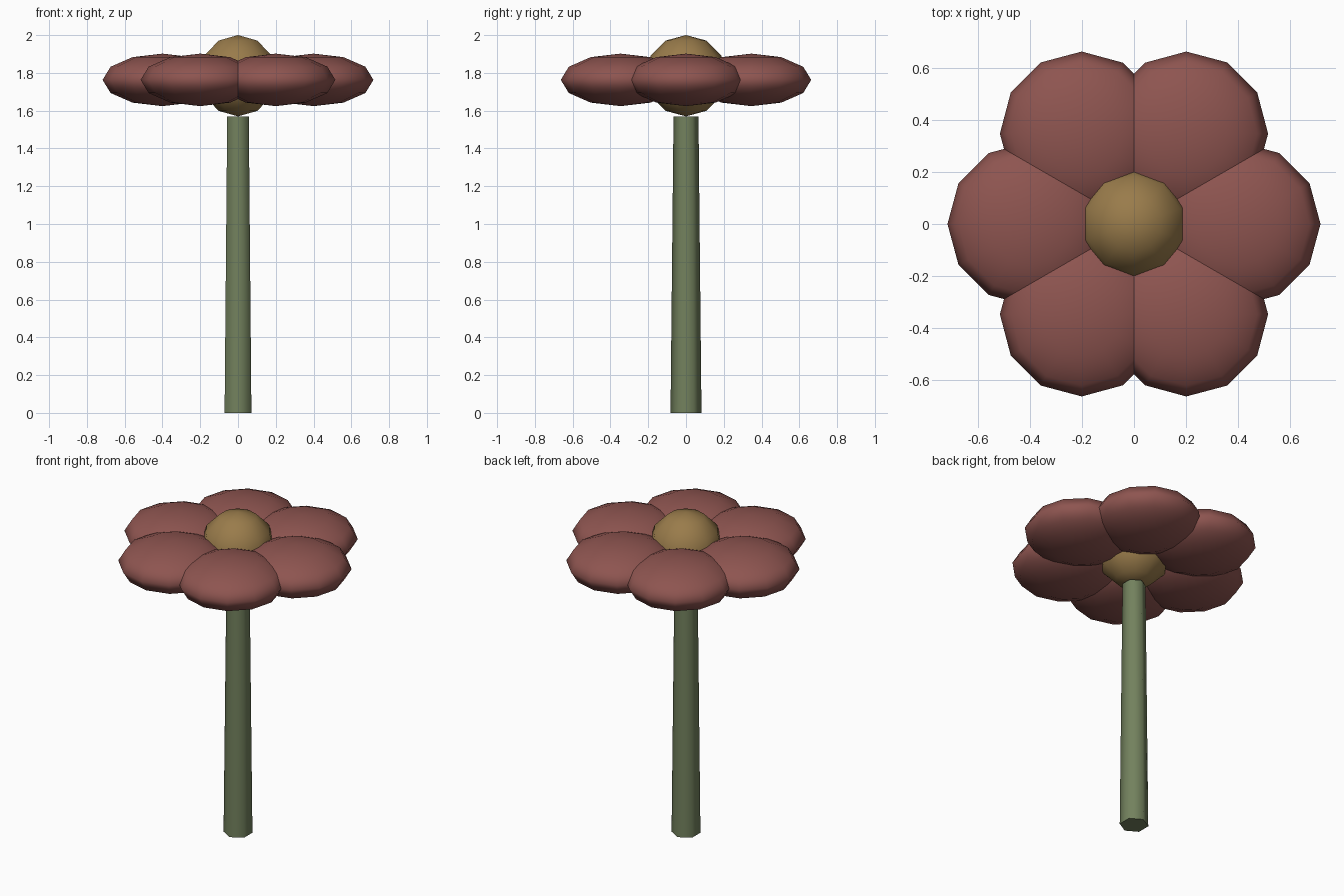
import bpy
from math import cos, sin, tau, radians

if "Cube" in bpy.data.objects:
    bpy.data.objects.remove(bpy.data.objects["Cube"])


def material(name, rgb):
    mat = bpy.data.materials.new(name)
    mat.diffuse_color = (*rgb, 1)
    mat.use_nodes = True
    mat.node_tree.nodes["Principled BSDF"].inputs["Base Color"].default_value = mat.diffuse_color
    return mat


def finish(name, mat, angle=180):
    obj = bpy.context.object
    obj.name = name
    obj.data.materials.append(mat)
    bpy.ops.object.shade_smooth_by_angle(angle=radians(angle))
    return obj


green = material("stem_green", (0.17, 0.22, 0.11))
red = material("petal_red", (0.27, 0.09, 0.08))
yellow = material("centre_yellow", (0.32, 0.20, 0.07))

# Tapered six-sided stem
bpy.ops.mesh.primitive_cone_add(vertices=6, radius1=0.082, radius2=0.066,
                                depth=1.57, location=(0, 0, 0.785))
finish("stem", green, 65)

# Round flower centre
bpy.ops.mesh.primitive_uv_sphere_add(segments=10, ring_count=6, radius=0.215,
                                     location=(0, 0, 1.785))
finish("flower_centre", yellow)

# Ring of six flattened petals
for i in range(6):
    a = tau * i / 6
    bpy.ops.mesh.primitive_uv_sphere_add(segments=12, ring_count=6, radius=1,
                                         location=(0.4 * cos(a), 0.4 * sin(a), 1.763),
                                         rotation=(0, 0, a))
    bpy.context.object.scale = (0.317, 0.315, 0.139)
    finish(f"petal_{i + 1}", red)
